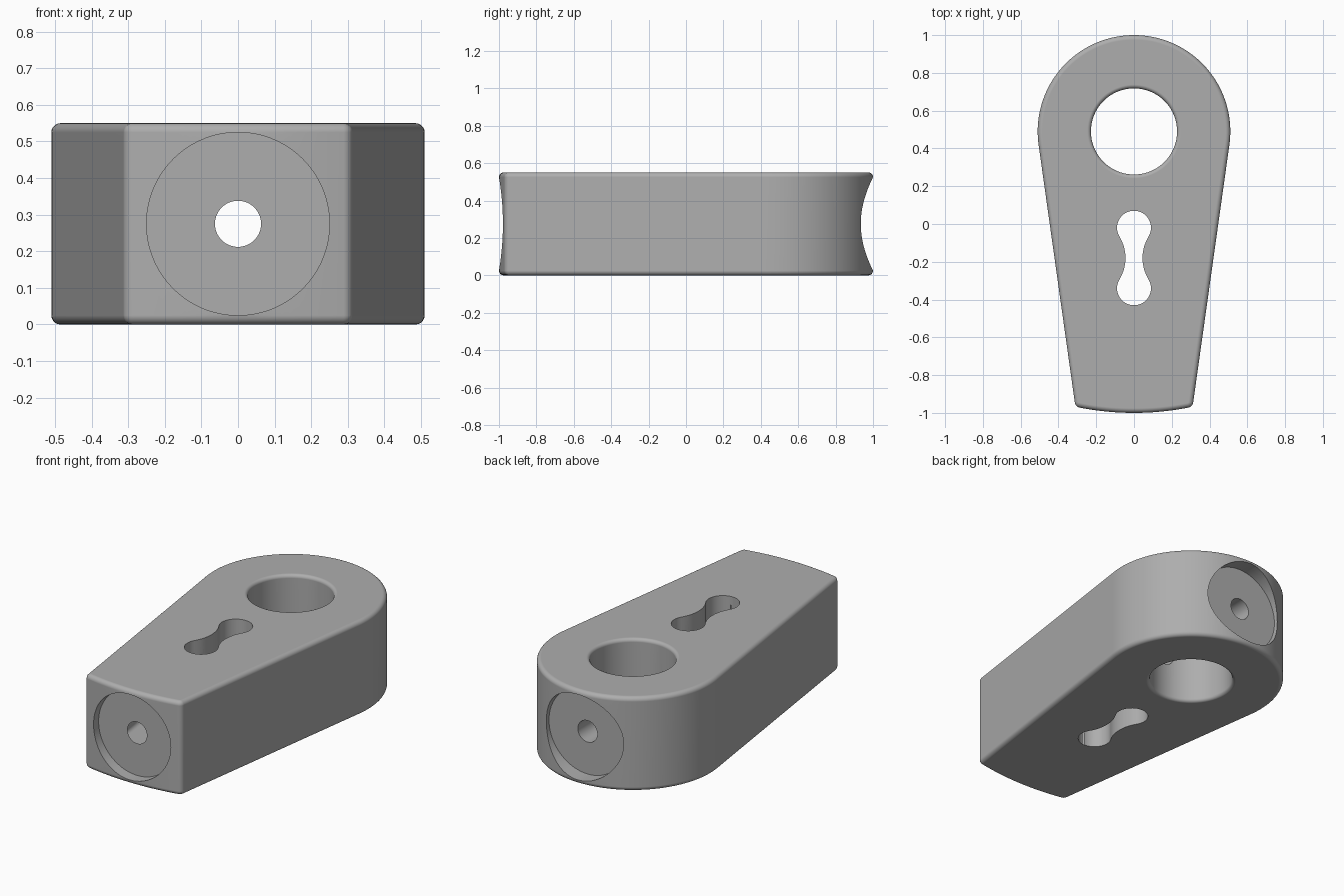
import bpy, bmesh, math
from math import sin, cos, radians, pi

if "Cube" in bpy.data.objects:
    bpy.data.objects.remove(bpy.data.objects["Cube"])

H = 0.55            # body height
CY = 0.49           # centre of the round end, also of the front arc
R_BACK, R_FRONT, R_CORNER, FILLET = 0.51, 1.49, 0.03, 0.025

steel = bpy.data.materials.new("grey metal")
steel.diffuse_color = (0.42, 0.42, 0.42, 1)
steel.use_nodes = True
steel.node_tree.nodes["Principled BSDF"].inputs["Base Color"].default_value = steel.diffuse_color


def arc(cx, cy, r, a0, a1, n):
    """Points on an arc, angles in radians, both ends included."""
    return [(cx + r * cos(a0 + (a1 - a0) * i / n),
             cy + r * sin(a0 + (a1 - a0) * i / n)) for i in range(n + 1)]


def loft(name, rings):
    """Closed solid skinned through rings of equal point count."""
    bm = bmesh.new()
    loops = [[bm.verts.new(p) for p in ring] for ring in rings]
    n = len(loops[0])
    for a, b in zip(loops, loops[1:]):
        for i in range(n):
            j = (i + 1) % n
            bm.faces.new((a[i], a[j], b[j], b[i]))
    bm.faces.new(loops[0][::-1])
    bm.faces.new(loops[-1])
    bmesh.ops.recalc_face_normals(bm, faces=bm.faces)
    mesh = bpy.data.meshes.new(name)
    bm.to_mesh(mesh)
    bm.free()
    mesh.materials.append(steel)
    ob = bpy.data.objects.new(name, mesh)
    bpy.context.collection.objects.link(ob)
    return ob


def outline(d):
    """Tapered body outline moved inward by d."""
    t = radians(-8)
    rc = R_CORNER
    f = t - math.acos((R_BACK - rc) / (R_FRONT - rc))
    cx, cy = (R_FRONT - rc) * cos(f), CY + (R_FRONT - rc) * sin(f)
    half = arc(0, CY, R_FRONT - d, -pi / 2, f, 12)
    half += arc(cx, cy, rc - d, f, t, 6)[1:]
    half += arc(0, CY, R_BACK - d, t, pi / 2, 40)
    return half + [(-x, y) for x, y in half[-2:0:-1]]


def fillet_steps(r, n=5):
    """Pairs of inward offset and height along a quarter round."""
    return [(r * (1 - sin(pi / 2 * i / n)), r * (1 - cos(pi / 2 * i / n)))
            for i in range(n + 1)]


# Body with rounded rims
steps = fillet_steps(FILLET)
levels = steps + [(d, H - z) for d, z in reversed(steps)]
body = loft("link_body", [[(x, y, z) for x, y in outline(d)] for d, z in levels])

# Large pin hole with rounded mouths
steps = fillet_steps(0.02)
levels = [(0.02, -0.1)] + steps + [(d, H - z) for d, z in reversed(steps)] + [(0.02, H + 0.1)]
cutters = [loft("pin_hole_cutter", [
    [(x, y, z) for x, y in arc(0, CY, 0.228 + d, 0, 2 * pi, 96)[:-1]] for d, z in levels])]

# Waisted slot: two round ends joined by concave necks
r_end, y_mid, reach, waist = 0.09, -0.18, 0.16, 0.045
r_neck = (reach ** 2 + waist ** 2 - r_end ** 2) / (2 * (r_end - waist))
x_neck = r_neck + waist
a = math.atan2(reach, x_neck)
slot = arc(0, y_mid + reach, r_end, -a, pi + a, 32)
slot += arc(-x_neck, y_mid, r_neck, a, -a, 12)[1:-1]
slot += arc(0, y_mid - reach, r_end, pi - a, 2 * pi + a, 32)
slot += arc(x_neck, y_mid, r_neck, pi + a, pi - a, 12)[1:-1]
cutters.append(loft("slot_cutter", [[(x, y, z) for x, y in slot] for z in (-0.1, H + 0.1)]))


# End pockets and the lengthwise bore
def cylinder_y(name, r, y0, y1):
    return loft(name, [[(x, y, z) for x, z in arc(0, H / 2, r, 0, 2 * pi, 72)[:-1]]
                       for y in (y0, y1)])


cutters.append(cylinder_y("front_pocket_cutter", 0.25, -1.2, -0.932))
cutters.append(cylinder_y("back_pocket_cutter", 0.25, 0.91, 1.2))
cutters.append(cylinder_y("bore_cutter", 0.063, -1.3, 1.3))

# Cut the body and shade it
bpy.context.view_layer.objects.active = body
body.select_set(True)
for c in cutters:
    m = body.modifiers.new(c.name, 'BOOLEAN')
    m.operation, m.solver, m.object = 'DIFFERENCE', 'EXACT', c
    bpy.ops.object.modifier_apply(modifier=m.name)
for c in cutters:
    bpy.data.objects.remove(c)
bpy.ops.object.shade_smooth_by_angle(angle=radians(30))
wn = body.modifiers.new("even_shading", 'WEIGHTED_NORMAL')
wn.keep_sharp = True
